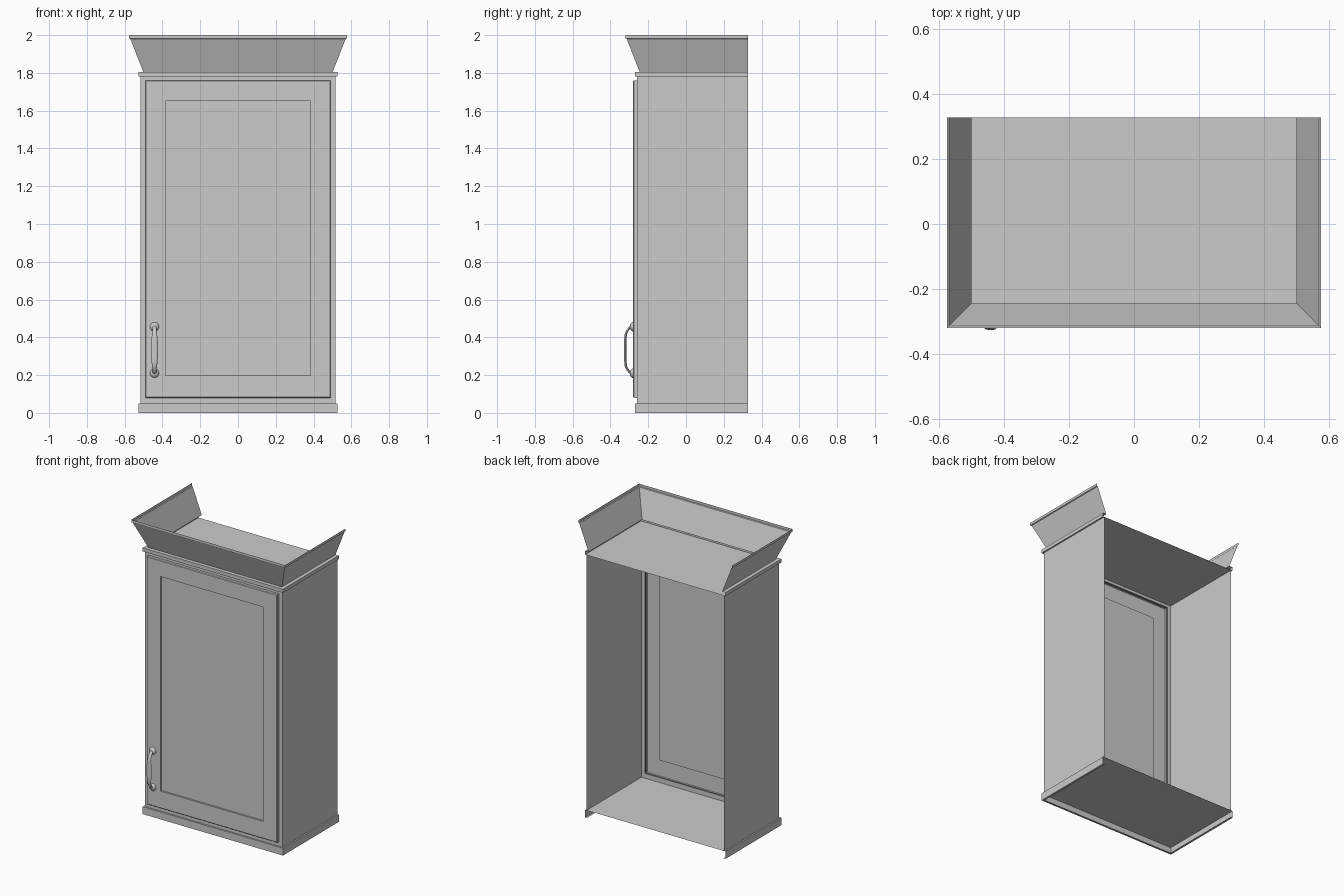
import bpy, bmesh, math

if "Cube" in bpy.data.objects:
    bpy.data.objects.remove(bpy.data.objects["Cube"])

BACK = 0.328      # y of the open back
FRONT = 0.256     # front y of a sheet at half-width x is FRONT - x


def make(name, verts, faces, smooth=False):
    me = bpy.data.meshes.new(name)
    me.from_pydata(verts, [], faces)
    bm = bmesh.new()
    bm.from_mesh(me)
    bmesh.ops.recalc_face_normals(bm, faces=bm.faces)
    bm.to_mesh(me)
    bm.free()
    ob = bpy.data.objects.new(name, me)
    bpy.context.collection.objects.link(ob)
    if smooth:
        bpy.context.view_layer.objects.active = ob
        ob.select_set(True)
        bpy.ops.object.shade_smooth_by_angle(angle=math.radians(40))
        ob.select_set(False)
    return ob


def three_side_sweep(name, profile):
    """Run an (x, z) profile along left side, front and right side, mitred."""
    verts, faces = [], []
    for x, z in profile:
        f = FRONT - x
        verts += [(-x, BACK, z), (-x, f, z), (x, f, z), (x, BACK, z)]
    for i in range(len(profile) - 1):
        for j in range(3):
            a = i * 4 + j
            faces.append((a, a + 1, a + 5, a + 4))
    return make(name, verts, faces)


def nested_rects(name, rects, cap=False):
    """Bridge rectangles (half width, z low, z high, y) facing the front."""
    verts, faces = [], []
    for w, lo, hi, y in rects:
        verts += [(-w, y, lo), (w, y, lo), (w, y, hi), (-w, y, hi)]
    for i in range(len(rects) - 1):
        for j in range(4):
            k = (j + 1) % 4
            faces.append((i * 4 + j, i * 4 + k, i * 4 + 4 + k, i * 4 + 4 + j))
    if cap:
        n = len(verts)
        faces.append((n - 4, n - 3, n - 2, n - 1))
    return make(name, verts, faces)


def loft(name, rings):
    """Skin a list of equal-length rings and cap both ends."""
    n = len(rings[0])
    verts = [v for r in rings for v in r]
    faces = [(i * n + j, i * n + (j + 1) % n, (i + 1) * n + (j + 1) % n, (i + 1) * n + j)
             for i in range(len(rings) - 1) for j in range(n)]
    faces += [tuple(range(n)), tuple(range(len(verts) - n, len(verts)))]
    return make(name, verts, faces, smooth=True)


# Cabinet carcass: side, top and bottom sheets, open at the back
W, LO, HI = 0.516, 0.05, 1.78
YF = FRONT - W
for s, name in ((-1, "left_side"), (1, "right_side")):
    make(name, [(s * W, YF, LO), (s * W, BACK, LO), (s * W, BACK, HI), (s * W, YF, HI)], [(0, 1, 2, 3)])
for z, name in ((LO, "bottom_panel"), (HI, "top_panel")):
    make(name, [(-W, YF, z), (W, YF, z), (W, BACK, z), (-W, BACK, z)], [(0, 1, 2, 3)])

# Face frame around the door opening
nested_rects("face_frame", [(W, LO, HI, YF), (0.482, 0.09, 1.752, YF), (0.482, 0.09, 1.752, YF + 0.012)])

# Door with a recessed panel
nested_rects("door", [(0.49, 0.08, 1.76, YF), (0.49, 0.08, 1.76, -0.276), (0.486, 0.084, 1.756, -0.28),
                      (0.385, 0.197, 1.65, -0.28), (0.385, 0.197, 1.65, -0.268)], cap=True)

# Base moulding, top moulding and flared crown
three_side_sweep("base_moulding", [(W, 0.05), (0.526, 0.05), (0.526, 0.0), (0.512, 0.0)])
three_side_sweep("top_moulding", [(W, 1.78), (0.526, 1.78), (0.526, 1.804), (0.501, 1.804)])
three_side_sweep("crown", [(0.501, 1.804), (0.57, 1.98), (0.576, 1.983), (0.576, 2.0)])

# Bow handle: elliptical section, wider in the middle
HX, HZ, SIDES = -0.442, 0.333, 12
half = [(-0.282, 0.125, 0.010), (-0.297, 0.120, 0.010), (-0.309, 0.104, 0.011), (-0.318, 0.086, 0.013),
        (-0.321, 0.060, 0.016), (-0.321, 0.030, 0.018)]
path = [(y, HZ + d, w) for y, d, w in half] + [(-0.321, HZ, 0.0185)]
path += [(y, HZ - d, w) for y, d, w in reversed(half)]
rings = []
for i, (y, z, w) in enumerate(path):
    a, b = path[max(i - 1, 0)], path[min(i + 1, len(path) - 1)]
    ty, tz = b[0] - a[0], b[1] - a[1]
    m = math.hypot(ty, tz)
    ny, nz = -tz / m, ty / m
    ring = []
    for k in range(SIDES):
        t = 2 * math.pi * k / SIDES
        o = 0.006 * math.sin(t)
        ring.append((HX + w * math.cos(t), y + ny * o, z + nz * o))
    rings.append(ring)
loft("handle_bow", rings)

# Round rosettes where the handle meets the door
for s, name in ((1, "handle_rosette_top"), (-1, "handle_rosette_bottom")):
    loft(name, [[(HX + r * math.cos(2 * math.pi * k / 16), y, HZ + s * 0.123 + r * math.sin(2 * math.pi * k / 16))
                 for k in range(16)]
                for r, y in ((0.024, -0.28), (0.024, -0.285), (0.019, -0.291), (0.010, -0.296))])
